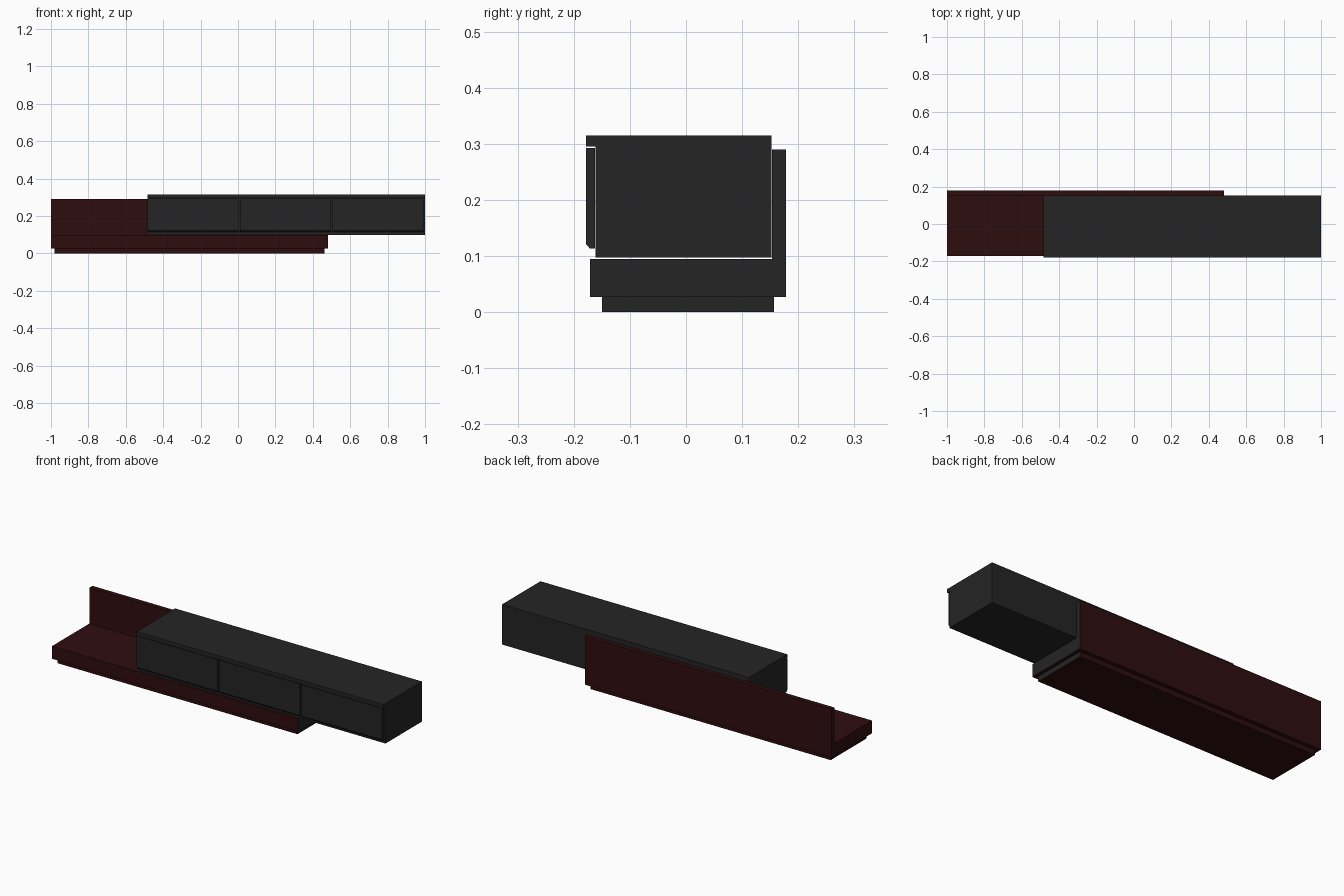
import bpy

if "Cube" in bpy.data.objects:
    bpy.data.objects.remove(bpy.data.objects["Cube"])


def material(name, rgb):
    m = bpy.data.materials.new(name)
    m.diffuse_color = (*rgb, 1.0)
    m.use_nodes = True
    m.node_tree.nodes["Principled BSDF"].inputs["Base Color"].default_value = m.diffuse_color
    return m


BLACK = material("matt black", (0.018, 0.018, 0.018))
RED = material("dark red", (0.028, 0.004, 0.005))


def extrude_x(name, profile, x0, x1, mats):
    """Extrude a (y, z) profile, given counter-clockwise seen from +x, along x."""
    n = len(profile)
    verts = [(x, y, z) for x in (x0, x1) for y, z in profile]
    faces = [tuple(reversed(range(n))), tuple(range(n, 2 * n))]
    faces += [(i, (i + 1) % n, n + (i + 1) % n, n + i) for i in range(n)]
    mesh = bpy.data.meshes.new(name)
    mesh.from_pydata(verts, [], faces)
    for m in mats:
        mesh.materials.append(m)
    # second material, if any, covers the right-hand end
    if len(mats) > 1:
        for f in mesh.polygons:
            f.material_index = 1 if f.normal.x > 0.9 else 0
    obj = bpy.data.objects.new(name, mesh)
    bpy.context.collection.objects.link(obj)
    return obj


def box(name, x, y, z, mats):
    profile = [(y[0], z[0]), (y[1], z[0]), (y[1], z[1]), (y[0], z[1])]
    return extrude_x(name, profile, x[0], x[1], mats)


# Red lower unit with black right-hand ends
lower = [RED, BLACK]
box("plinth", (-0.98, 0.463), (-0.15, 0.157), (0.0, 0.027), lower)
box("base_shelf", (-1.0, 0.482), (-0.171, 0.153), (0.027, 0.095), lower)
box("back_panel", (-1.0, 0.482), (0.153, 0.178), (0.027, 0.29), lower)

# Black cabinet, offset to the right
X0, X1 = -0.485, 1.0
box("cabinet_body", (X0, X1), (-0.161, 0.152), (0.097, 0.295), [BLACK])
box("cabinet_top", (X0, X1), (-0.178, 0.152), (0.295, 0.315), [BLACK])

# Three drop-down fronts with a chamfered finger grip along the bottom
front_profile = [(-0.178, 0.121), (-0.171, 0.113), (-0.162, 0.113),
                 (-0.162, 0.292), (-0.178, 0.292)]
gap, right = 0.008, 0.991
pitch = (right + gap - X0) / 3
for i in range(3):
    x = X0 + i * pitch
    extrude_x(f"drawer_front_{i + 1}", front_profile, x, x + pitch - gap, [BLACK])
